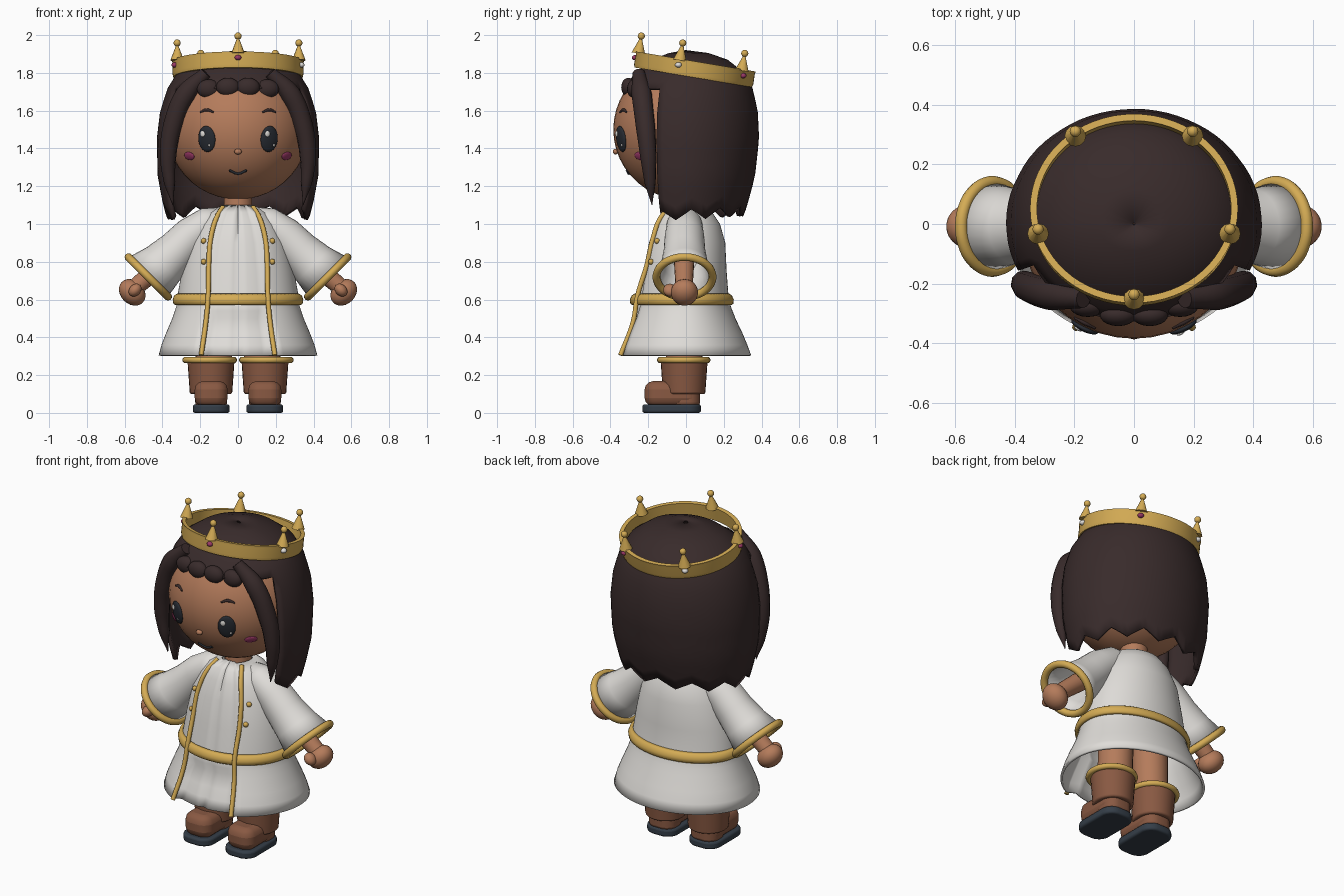
import bpy, bmesh, math
from mathutils import Vector, Matrix

if "Cube" in bpy.data.objects:
    bpy.data.objects.remove(bpy.data.objects["Cube"])


def material(name, r, g, b):
    m = bpy.data.materials.new(name)
    m.use_nodes = True
    m.diffuse_color = (r, g, b, 1)
    m.node_tree.nodes["Principled BSDF"].inputs["Base Color"].default_value = (r, g, b, 1)
    return m


SKIN = material("warm skin", .46, .2, .105)
HAIR = material("dark brown hair", .04, .024, .024)
CLOTH = material("white cloth", .74, .72, .69)
GOLD = material("gold", .66, .41, .09)
BOOT = material("brown leather", .25, .1, .055)
SOLE = material("slate sole", .035, .048, .065)
DARK = material("dark eye", .02, .024, .032)
PINK = material("pink", .32, .04, .13)


def finish(ob, angle=45):
    bpy.ops.object.select_all(action="DESELECT")
    ob.select_set(True)
    bpy.context.view_layer.objects.active = ob
    bpy.ops.object.shade_smooth_by_angle(angle=math.radians(angle))
    return ob


def from_bmesh(name, bm, mat, angle=45, thick=0, bevel=0):
    me = bpy.data.meshes.new(name)
    bmesh.ops.recalc_face_normals(bm, faces=bm.faces)
    bm.to_mesh(me)
    bm.free()
    me.materials.append(mat)
    ob = bpy.data.objects.new(name, me)
    bpy.context.collection.objects.link(ob)
    finish(ob, angle)
    if thick:
        mod = ob.modifiers.new("thickness", "SOLIDIFY")
        mod.thickness, mod.offset = thick, -1
    if bevel:
        mod = ob.modifiers.new("soft edges", "BEVEL")
        mod.width, mod.segments = bevel, 3
    return ob


def facing(normal):
    return Vector(normal).to_track_quat("Z", "Y").to_matrix().to_4x4()


def ball(name, loc, size, mat, rot=Matrix(), seg=20):
    bm = bmesh.new()
    bmesh.ops.create_uvsphere(bm, u_segments=seg, v_segments=seg // 2 + 2, radius=1)
    bm.transform(Matrix.Translation(loc) @ rot @ Matrix.Diagonal((*size, 1)))
    return from_bmesh(name, bm, mat, 80)


def cone(name, a, b, r1, r2, mat, seg=20, bevel=0):
    a, b = Vector(a), Vector(b)
    bm = bmesh.new()
    bmesh.ops.create_cone(bm, cap_ends=True, segments=seg, radius1=r1, radius2=r2, depth=(b - a).length)
    bm.transform(Matrix.Translation((a + b) / 2) @ facing(b - a))
    return from_bmesh(name, bm, mat, 45, bevel=bevel)


def tube(name, pts, radius, mat, radii=None, closed=False):
    cu = bpy.data.curves.new(name, "CURVE")
    cu.dimensions, cu.bevel_depth, cu.bevel_resolution = "3D", radius, 3
    cu.resolution_u, cu.use_fill_caps = 5, True
    sp = cu.splines.new("BEZIER")
    sp.bezier_points.add(len(pts) - 1)
    sp.use_cyclic_u = closed
    for i, p in enumerate(sp.bezier_points):
        p.co = pts[i]
        p.handle_left_type = p.handle_right_type = "AUTO"
        p.radius = radii[i] if radii else 1
    cu.materials.append(mat)
    ob = bpy.data.objects.new(name, cu)
    bpy.context.collection.objects.link(ob)
    bpy.ops.object.select_all(action="DESELECT")
    ob.select_set(True)
    bpy.context.view_layer.objects.active = ob
    bpy.ops.object.convert(target="MESH")
    return ob


def sample(profile, z):
    """Side, front and back reach of a profile at one height."""
    for lo, hi in zip(profile, profile[1:]):
        if lo[0] <= z <= hi[0]:
            t = (z - lo[0]) / (hi[0] - lo[0])
            return [a + (b - a) * t for a, b in zip(lo[1:], hi[1:])]
    return profile[0][1:] if z < profile[0][0] else profile[-1][1:]


def point(profile, deg, z, push=0):
    rx, yf, yb = sample(profile, z)
    c, s = math.cos(math.radians(deg)), math.sin(math.radians(deg))
    return Vector(((rx + push) * c, s * ((yb if s > 0 else yf) + push), z))


def loft(bm, rows, closed=True):
    rows = [[bm.verts.new(p) for p in row] for row in rows]
    for a, b in zip(rows, rows[1:]):
        n = len(a)
        for i in range(n if closed else n - 1):
            j = (i + 1) % n
            bm.faces.new((a[i], a[j], b[j], b[i]))
    return rows


# Head and face
HC, HR = Vector((0, -.015, 1.5)), Vector((.375, .37, .37))
ball("head", HC, HR, SKIN, seg=40)
cone("neck", (0, 0, 1.04), (0, 0, 1.18), .075, .075, SKIN)


def on_face(x, z, lift=0):
    dx, dz = x / HR.x, (z - HC.z) / HR.z
    dy = -math.sqrt(1 - dx * dx - dz * dz)
    n = Vector((dx / HR.x, dy / HR.y, dz / HR.z)).normalized()
    return HC + Vector((x, dy * HR.y, dz * HR.z)) + n * lift, n


def face_disc(name, x, z, w, h, depth, mat, lift=0):
    p, n = on_face(x, z, lift)
    side = Vector((0, 0, 1)).cross(n).normalized()
    rot = Matrix((side, n.cross(side), n)).transposed().to_4x4()
    ball(name, p, (w, h, depth), mat, rot)


for s, side in ((1, "left"), (-1, "right")):
    face_disc(side + "_eye", s * .165, 1.45, .05, .07, .016, DARK)
    face_disc(side + "_eye_glint", s * .165 - .015, 1.478, .014, .016, .006, CLOTH, .015)
    face_disc(side + "_eye_small_glint", s * .165 + .018, 1.42, .006, .007, .004, CLOTH, .014)
    face_disc(side + "_cheek", s * .258, 1.36, .038, .023, .008, PINK)
    tube(side + "_brow", [on_face(s * x, z)[0] for x, z in ((.13, 1.592), (.165, 1.604), (.2, 1.592))],
         .009, HAIR, (.5, 1, .5))
face_disc("nose", 0, 1.385, .02, .015, .015, SKIN, .006)
tube("mouth", [on_face(x, z)[0] for x, z in ((-.046, 1.285), (0, 1.267), (.046, 1.285))], .007, DARK)

# Hair: cap above the face, long curtain with a jagged hem
HAIR_P = [(1.02, .375, .31, .30), (1.12, .4, .34, .33), (1.25, .425, .36, .365), (1.45, .43, .37, .387),
          (1.6, .412, .36, .38), (1.72, .372, .328, .352), (1.8, .322, .27, .31),
          (1.87, .225, .18, .22), (1.905, .12, .09, .12), (1.92, .004, .004, .004)]
bm = bmesh.new()
loft(bm, [[point(HAIR_P, d, z) for d in range(0, 360, 5)]
          for z in (1.72, 1.76, 1.8, 1.835, 1.87, 1.89, 1.905, 1.92)])
angles = range(-25, 210, 5)


def hem(d):
    return 1.02 + .055 * abs((d + 25) % 30 - 15) / 15 + .02 * max(0, math.sin(math.radians(d)))


loft(bm, [[point(HAIR_P, d, 1.72 + (hem(d) - 1.72) * k / 10) for d in angles] for k in range(11)], False)
bmesh.ops.remove_doubles(bm, verts=bm.verts, dist=.0005)
from_bmesh("hair", bm, HAIR, 50, thick=.02)
for s, side in ((1, "left"), (-1, "right")):
    path = ((.17, -.25, 1.8), (.275, -.235, 1.69), (.345, -.215, 1.52),
            (.37, -.2, 1.36), (.362, -.19, 1.22), (.345, -.18, 1.1))
    tube(side + "_front_lock", [(s * x, y, z) for x, y, z in path], .055, HAIR, (.6, 1, .95, .8, .55, .03))
for x in (-.155, -.053, .053, .155):
    p, n = on_face(x, 1.725 - x * x * .4)
    ball("fringe_curl", p, (.062, .038, .05), HAIR)

# Crown, tilted towards the back
TILT = Matrix.Translation((0, .045, 1.818)) @ Matrix.Rotation(math.radians(-9.5), 4, "X")
bm = bmesh.new()
section = ((.0, -.042), (.005, -.025), (.004, .03), (.007, .043), (-.016, .043), (-.016, -.042), (0, -.042))
loft(bm, [[TILT @ Vector(((.342 + r) * math.cos(a), (.315 + r) * math.sin(a), h))
           for a in (math.tau * i / 64 for i in range(64))] for r, h in section])
bmesh.ops.remove_doubles(bm, verts=bm.verts, dist=.0001)
from_bmesh("crown_band", bm, GOLD, 40)
for deg, gem in ((270, PINK), (-16, CLOTH), (196, PINK), (54, PINK), (126, CLOTH)):
    c, s = math.cos(math.radians(deg)), math.sin(math.radians(deg))
    x, y = .335 * c, .307 * s
    cone("crown_spike", TILT @ Vector((x, y, .035)), TILT @ Vector((x, y, .115)), .036, .006, GOLD, 12)
    ball("crown_bead", TILT @ Vector((x, y, .128)), (.019,) * 3, GOLD, seg=12)
    ball("crown_gem", TILT @ Vector((x + .013 * c, y + .013 * s, .01)), (.018, .018, .014), gem, seg=12)

# Robe with a recessed front panel
ROBE = [(.305, .42, .385, .345), (.36, .405, .365, .325), (.42, .382, .34, .30), (.5, .348, .303, .262),
        (.57, .325, .278, .235), (.62, .32, .27, .225), (.75, .298, .245, .215), (.9, .262, .215, .208),
        (1.0, .212, .18, .18), (1.06, .16, .15, .14), (1.1, .085, .1, .08)]


def robe_point(d, z):
    off = abs(d - 270)
    push = 0
    if off < 28:
        push = -.018 if off else -.032
        if z < .53:
            push -= .025
    return point(ROBE, d, z, push)


bm = bmesh.new()
heights = [r[0] for r in ROBE[:4]] + [.54] + [r[0] for r in ROBE[4:]]
loft(bm, [[robe_point(d, z) for d in range(0, 360, 5)] for z in heights])
from_bmesh("robe", bm, CLOTH, 60, thick=.014)

bm = bmesh.new()
band = ((.57, .005), (.578, .018), (.6, .024), (.622, .018), (.632, .003))
loft(bm, [[point(ROBE, d, z, r) for d in range(0, 360, 5)] for z, r in band])
from_bmesh("belt", bm, GOLD, 60, thick=.012)

for s, side in ((1, "left"), (-1, "right")):
    trim = []
    for x, z in ((.08, 1.09), (.115, 1.03), (.145, .92), (.155, .78), (.158, .62), (.17, .48), (.195, .305)):
        rx, yf, yb = sample(ROBE, z)
        y = -yf * math.sqrt(max(0, 1 - (x / rx) ** 2))
        trim.append((s * x, y - (.022 if .55 < z < .65 else .006), z))
    tube(side + "_front_trim", trim, .013, GOLD)
    for z in (.91, .8):
        rx, yf, yb = sample(ROBE, z)
        y = -yf * math.sqrt(1 - (.182 / rx) ** 2)
        ball(side + "_button", (s * .182, y - .004, z), (.015,) * 3, GOLD, seg=12)

    # Sleeve, flaring from shoulder to cuff
    bm = bmesh.new()
    rows = []
    stations = ((.08, 1.01, .08, 5), (.17, .99, .095, 15), (.25, .93, .105, 35),
                (.32, .86, .11, 45), (.4, .785, .125, 45), (.475, .72, .148, 45))
    for x, z, r, deg in stations:
        a = math.radians(deg)
        rows.append([(s * (x + r * math.cos(t) * math.sin(a)), -.008 + r * math.sin(t),
                      z + r * math.cos(t) * math.cos(a)) for t in (math.tau * i / 28 for i in range(28))])
    loft(bm, rows)
    from_bmesh(side + "_sleeve", bm, CLOTH, 60, thick=.012)
    tube(side + "_cuff", rows[-1][::2], .021, GOLD, closed=True)

    # Arm and mitten hand
    cone(side + "_forearm", (s * .36, -.01, .82), (s * .55, -.01, .66), .055, .045, SKIN)
    tilt = Matrix.Rotation(s * math.radians(45), 4, "Y")
    ball(side + "_hand", (s * .56, -.008, .638), (.062, .072, .078), SKIN, tilt)
    ball(side + "_thumb", (s * .545, -.085, .65), (.038, .036, .03), SKIN, tilt)

    # Leg, boot and sole
    cone(side + "_leg", (s * .13, -.01, .2), (s * .12, -.01, .6), .095, .1, SKIN)
    cone(side + "_boot_shaft", (s * .143, -.01, .1), (s * .143, -.01, .285), .112, .125, BOOT, 28, .01)
    ring = [(s * .15 + .128 * math.cos(t), -.012 + .125 * math.sin(t), .28)
            for t in (math.tau * i / 12 for i in range(12))]
    tube(side + "_boot_cuff", ring, .017, GOLD, closed=True)
    for part, mat, w, y0, y1, z0, z1, bev in (("boot_foot", BOOT, .088, -.22, .07, .035, .168, .045),
                                              ("boot_heel", BOOT, .085, -.08, .075, .035, .13, .02),
                                              ("sole", SOLE, .098, -.232, .08, 0, .045, .012)):
        bm = bmesh.new()
        r = w * .75
        outline = []
        for i in range(24):
            t = math.tau * (i + .5) / 24
            cx, cy = math.copysign(w - r, math.cos(t)), (y1 - r if math.sin(t) > 0 else y0 + r)
            outline.append((s * .142 + cx + r * math.cos(t), cy + r * math.sin(t)))
        rows = loft(bm, [[(x, y, z) for x, y in outline] for z in (z0, z1)])
        for row in rows:
            bm.faces.new(row)
        from_bmesh(side + "_" + part, bm, mat, 50, bevel=bev)
